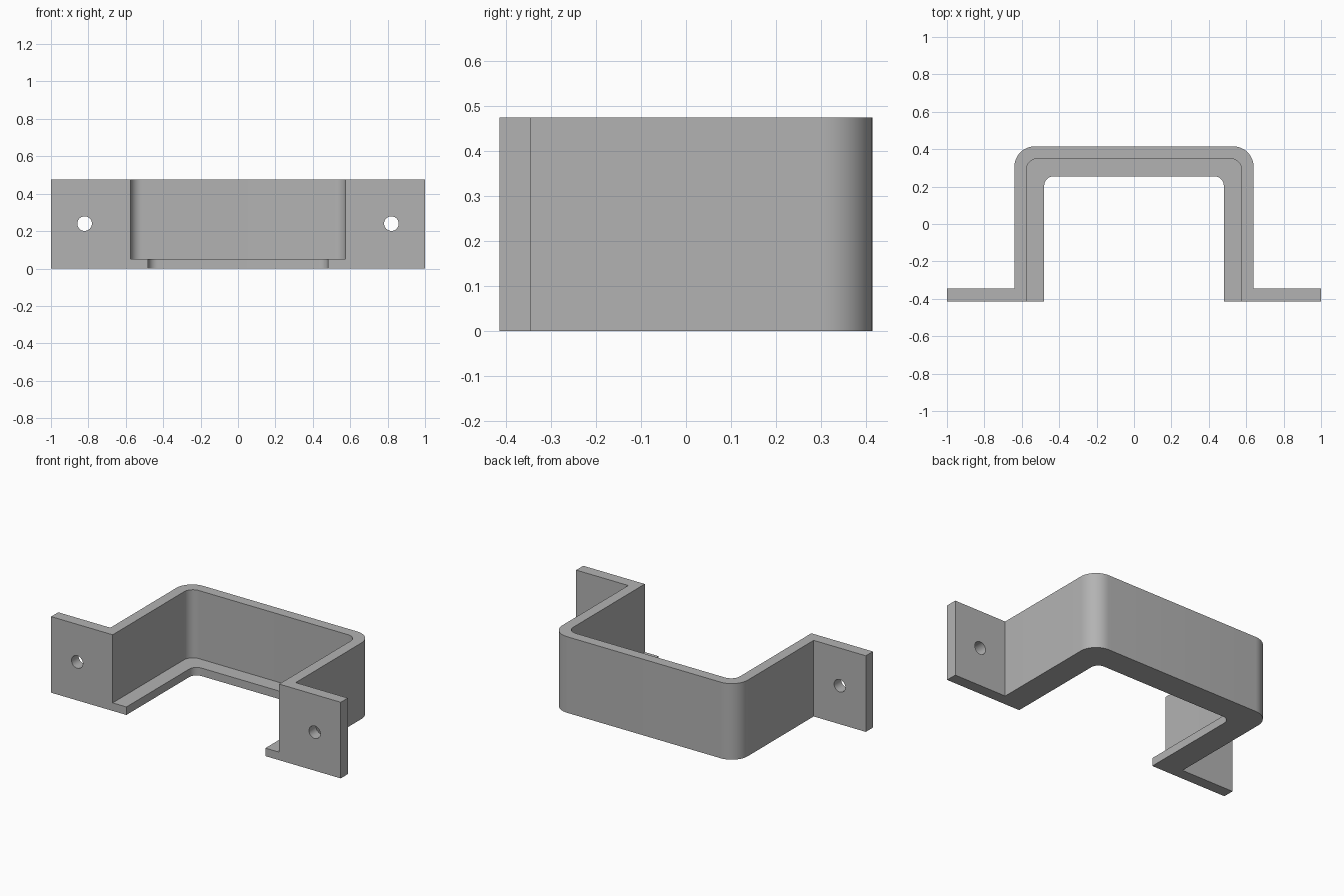
import bpy, bmesh, math
from mathutils import Matrix

cube = bpy.data.objects.get("Cube")
if cube:
    bpy.data.objects.remove(cube, do_unlink=True)

HEIGHT, LEDGE = 0.475, 0.05
FRONT, BACK = -0.415, 0.415

grey = bpy.data.materials.new("plain_grey")
grey.use_nodes = True
colour = (0.45, 0.45, 0.45, 1)
grey.diffuse_color = colour
grey.node_tree.nodes["Principled BSDF"].inputs["Base Color"].default_value = colour


def rounded_corner(half_width, y_back, radius, steps=12):
    """Arc from the +x side round to the back edge."""
    return [(half_width - radius + radius * math.cos(a),
             y_back - radius + radius * math.sin(a))
            for a in (math.pi / 2 * i / steps for i in range(steps + 1))]


def mirrored(half):
    """Continue a right-hand outline round to its mirror image."""
    return half + [(-x, y) for x, y in reversed(half)]


def make_object(name, bm):
    bmesh.ops.recalc_face_normals(bm, faces=bm.faces)
    mesh = bpy.data.meshes.new(name)
    bm.to_mesh(mesh)
    bm.free()
    mesh.materials.append(grey)
    obj = bpy.data.objects.new(name, mesh)
    bpy.context.collection.objects.link(obj)
    return obj


def extrude_outline(name, outline, bottom, top):
    bm = bmesh.new()
    face = bm.faces.new([bm.verts.new((x, y, bottom)) for x, y in outline])
    raised = bmesh.ops.extrude_face_region(bm, geom=[face])["geom"]
    verts = [v for v in raised if isinstance(v, bmesh.types.BMVert)]
    bmesh.ops.translate(bm, verts=verts, vec=(0, 0, top - bottom))
    return make_object(name, bm)


# Bracket body with side flanges, open at the front
outer = [(1, FRONT), (1, -0.345), (0.64, -0.345)] + rounded_corner(0.64, BACK, 0.11)
opening = [(0.48, FRONT)] + rounded_corner(0.48, 0.255, 0.05)
bracket = extrude_outline("bracket", mirrored(outer) + mirrored(opening)[::-1], 0, HEIGHT)

# Pocket above the bottom ledge
pocket = [(0.575, FRONT - 0.2)] + rounded_corner(0.575, 0.35, 0.06)
cutters = [extrude_outline("pocket_cutter", mirrored(pocket), LEDGE, HEIGHT + 0.2)]

# Screw holes through the flanges
for side, x in (("left", 0.82), ("right", -0.82)):
    bm = bmesh.new()
    bmesh.ops.create_cone(
        bm, cap_ends=True, segments=32, radius1=0.039, radius2=0.039, depth=0.3,
        matrix=Matrix.Translation((x, -0.38, 0.24)) @ Matrix.Rotation(math.pi / 2, 4, "X"))
    cutters.append(make_object(side + "_hole_cutter", bm))

bpy.ops.object.select_all(action="DESELECT")
bpy.context.view_layer.objects.active = bracket
bracket.select_set(True)
for cutter in cutters:
    mod = bracket.modifiers.new(cutter.name, "BOOLEAN")
    mod.operation = "DIFFERENCE"
    mod.solver = "EXACT"
    mod.object = cutter
    bpy.ops.object.modifier_apply(modifier=mod.name)
    bpy.data.objects.remove(cutter, do_unlink=True)

bpy.ops.object.shade_smooth_by_angle(angle=math.radians(30))
